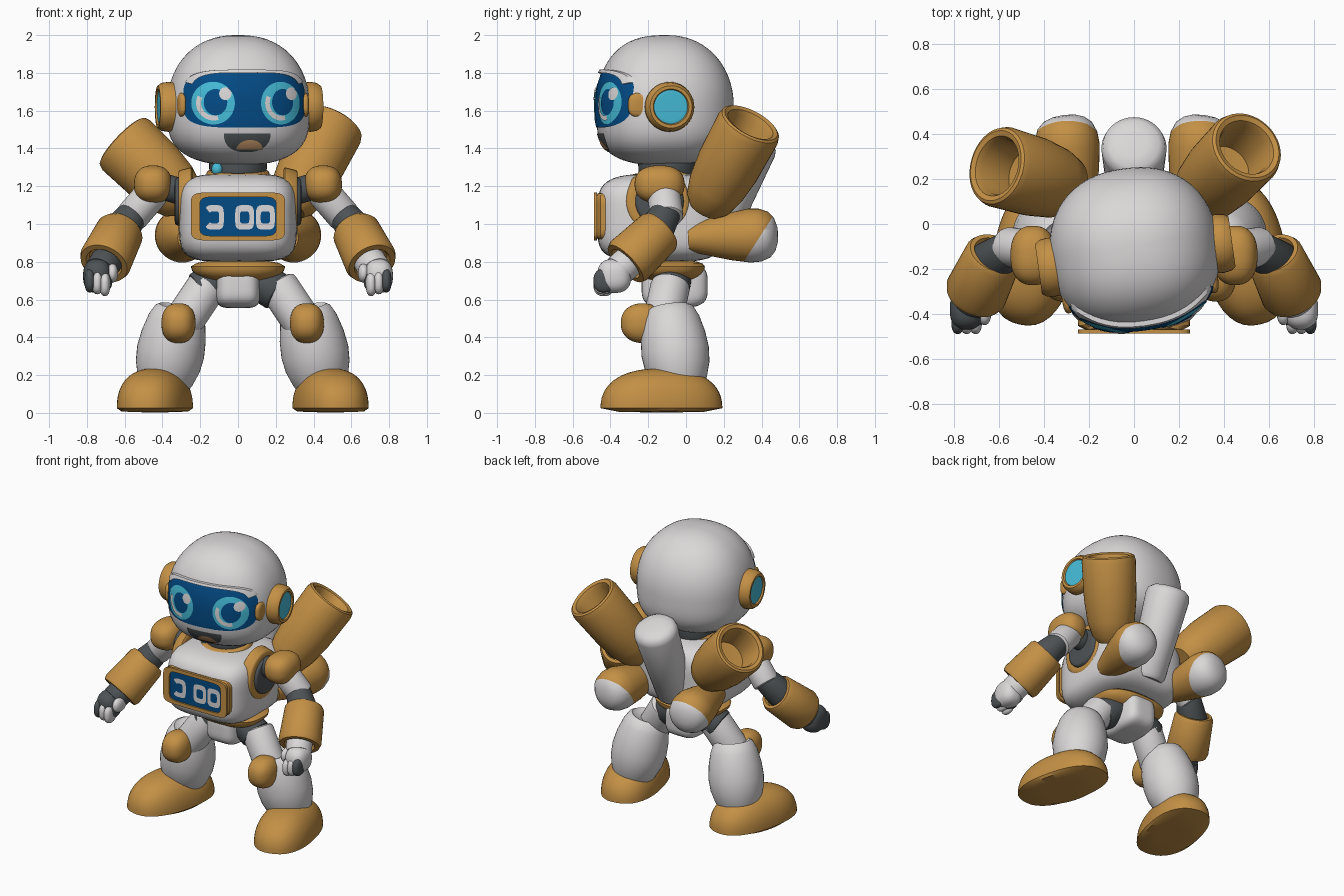
import bpy, bmesh, math
from mathutils import Vector, Matrix

if "Cube" in bpy.data.objects:
    bpy.data.objects.remove(bpy.data.objects["Cube"], do_unlink=True)


def material(name, rgb):
    m = bpy.data.materials.new(name)
    m.use_nodes = True
    m.diffuse_color = (*rgb, 1)
    m.node_tree.nodes["Principled BSDF"].inputs["Base Color"].default_value = (*rgb, 1)
    return m


WHITE = material("shell white", (0.7, 0.68, 0.68))
GOLD = material("warm gold", (0.55, 0.28, 0.06))
DARK = material("joint grey", (0.075, 0.085, 0.09))
BLUE = material("screen blue", (0.001, 0.07, 0.235))
CYAN = material("glow cyan", (0.06, 0.5, 0.68))
TONGUE = material("tongue tan", (0.6, 0.33, 0.15))
TAU = 2 * math.pi


def finish(name, bm, mats, matrix=None, recalc=True):
    if recalc:
        bmesh.ops.remove_doubles(bm, verts=bm.verts, dist=0.0001)
        bmesh.ops.recalc_face_normals(bm, faces=bm.faces)
    if matrix:
        bm.transform(matrix)
    me = bpy.data.meshes.new(name)
    bm.to_mesh(me)
    bm.free()
    for m in mats:
        me.materials.append(m)
    ob = bpy.data.objects.new(name, me)
    bpy.context.collection.objects.link(ob)
    bpy.ops.object.select_all(action='DESELECT')
    ob.select_set(True)
    bpy.context.view_layer.objects.active = ob
    bpy.ops.object.shade_smooth_by_angle(angle=math.radians(40))


def pair(v, positive):
    return v[positive] if isinstance(v, tuple) else v


def blob(name, centre, radii, power, mat, matrix=None, turn=0):
    """Rounded solid; each radius or power may be a (negative side, positive side) pair."""
    bm = bmesh.new()
    bmesh.ops.create_uvsphere(bm, u_segments=56, v_segments=36, radius=1)
    for v in bm.verts:
        terms = [(abs(c) / pair(r, c > 0), pair(n, c > 0)) for c, r, n in zip(v.co, radii, power)]
        lo, hi = 0.0, 2.0
        for _ in range(24):
            t = (lo + hi) / 2
            if sum((q * t) ** n for q, n in terms) > 1:
                hi = t
            else:
                lo = t
        v.co *= lo
    bm.transform(Matrix.Translation(centre) @ Matrix.Rotation(turn, 4, 'Z'))
    finish(name, bm, [mat], matrix)


def lathe(name, a, b, profile, mat, matrix=None, tip=None, seg=40):
    """Turn (radius, fraction) points around a-b; tip = (point, normal, material) recolours one side of a cut."""
    a, b = Vector(a), Vector(b)
    rot = (b - a).to_track_quat('Z', 'Y')
    bm = bmesh.new()
    rings = [[bm.verts.new(a.lerp(b, t) + rot @ Vector((r * math.cos(TAU * i / seg), r * math.sin(TAU * i / seg), 0)))
              for i in range(seg)] for r, t in profile]
    for p, q in zip(rings, rings[1:]):
        for i in range(seg):
            j = (i + 1) % seg
            bm.faces.new((p[i], p[j], q[j], q[i]))
    mats = [mat]
    if tip:
        co, no = Vector(tip[0]), Vector(tip[1])
        bmesh.ops.remove_doubles(bm, verts=bm.verts, dist=0.0001)
        bmesh.ops.bisect_plane(bm, geom=bm.verts[:] + bm.edges[:] + bm.faces[:], plane_co=co, plane_no=no)
        for f in bm.faces:
            f.material_index = int((f.calc_center_median() - co).dot(no) > 0)
        mats.append(tip[2])
    finish(name, bm, mats, matrix)


def tube(name, a, b, ra, rb, mat, matrix=None):
    lathe(name, a, b, [(0, 0), (ra * .85, 0), (ra * .96, .03), (ra, .1),
                       (rb, .9), (rb * .96, .97), (rb * .85, 1), (0, 1)], mat, matrix)


def plate(name, cx, cz, rx, rz, power, mat, surf, r0=0.0, a0=0.0, a1=TAU, depth=0, matrix=None, rings=8, seg=56):
    """Thin sheet facing the front, laid over the surface y = surf(x, z)."""
    bm = bmesh.new()

    def point(k, a):
        c, s = math.cos(a), math.sin(a)
        x = cx + k * rx * math.copysign(abs(c) ** (2 / power), c)
        z = cz + k * rz * math.copysign(abs(s) ** (2 / power), s)
        return bm.verts.new((x, surf(x, z), z))

    grid = [[point(r0 + (1 - r0) * i / rings, a0 + (a1 - a0) * j / seg) for j in range(seg + 1)]
            for i in range(rings + 1)]
    for p, q in zip(grid, grid[1:]):
        for j in range(seg):
            bm.faces.new((p[j], q[j], q[j + 1], p[j + 1]))
    bmesh.ops.remove_doubles(bm, verts=bm.verts, dist=0.00001)
    if depth:
        out = bmesh.ops.extrude_face_region(bm, geom=bm.faces[:])
        for v in out["geom"]:
            if isinstance(v, bmesh.types.BMVert):
                v.co.y -= depth
    finish(name, bm, [mat], matrix, recalc=False)


# Head, turned slightly to its left
HEAD = Matrix.Translation((0, -.1, 0)) @ Matrix.Rotation(math.radians(8), 4, 'Z')
HZ, HR, HN = 1.62, (.375, (.372, .35), (.31, .38)), (2.3, (2.7, 2.1), (3.5, 2.1))
blob("head", (0, 0, HZ), HR, HN, WHITE, HEAD)


def face(off):
    def surf(x, z):
        up = z > HZ
        rest = 1 - abs(x / HR[0]) ** HN[0] - abs((z - HZ) / HR[2][up]) ** HN[2][up]
        return -HR[1][0] * max(rest, 0) ** (1 / HN[1][0]) - off
    return surf


plate("visor", 0, 1.655, .325, .145, 4, BLUE, face(.005), matrix=HEAD, rings=24, seg=96)
plate("brow", 0, 1.655, .325, .162, 4, WHITE, face(-.01), .9, .35, math.pi - .35, depth=.032, matrix=HEAD)
for s, side in ((-1, "right"), (1, "left")):
    ex = s * .18
    plate(side + "_eye", ex, 1.64, .11, .113, 2, CYAN, face(.009), matrix=HEAD)
    plate(side + "_pupil", ex + .01, 1.645, .06, .07, 2, BLUE, face(.012), matrix=HEAD)
    plate(side + "_eye_glint", ex + .06, 1.69, .032, .034, 2, WHITE, face(.015), matrix=HEAD)
    plate(side + "_eye_arc", ex, 1.64, .088, .092, 2, WHITE, face(.015), .72, 2.7, 5.0, matrix=HEAD)
    # Ear pods
    lathe(side + "_ear", (s * .3, -.04, 1.62), (s * .435, -.04, 1.62),
          [(0, 0), (.125, 0), (.132, .6), (.127, .85), (.112, 1), (.095, 1), (.087, .88), (0, .88)], GOLD, HEAD)
    tube(side + "_ear_disc", (s * .41, -.04, 1.62), (s * .427, -.04, 1.62), .09, .09, CYAN, HEAD)
    blob(side + "_ear_bridge", (s * .327, -.18, 1.63), (.024, .075, .065), (2.5, 3, 3), GOLD, HEAD)
plate("mouth", 0, 1.478, .125, .098, 2.3, DARK, face(.005), 0, math.pi, TAU, matrix=HEAD)
plate("tongue", .015, 1.395, .07, .05, 2, TONGUE, face(.009), 0, 0, math.pi, matrix=HEAD)

# Neck and torso
tube("neck", (0, -.1, 1.22), (0, -.1, 1.38), .15, .155, DARK)
tube("collar", (0, -.12, 1.2), (0, -.13, 1.283), .18, .165, GOLD)
blob("neck_light", (-.11, -.21, 1.29), (.03, .03, .035), (2, 2, 2), CYAN)
blob("torso", (0, -.14, 1.04), (.312, (.33, .34), (.24, .225)), (4.5, (3.5, 4), (5, 4)), WHITE)

# Chest display
blob("display_case", (0, -.425, 1.04), (.25, .05, .125), (8, 8, 8), GOLD)
plate("display_screen", 0, 1.04, .225, .105, 8, BLUE, lambda x, z: -.478)
plate("display_rim", 0, 1.04, .25, .128, 8, GOLD, lambda x, z: -.47, r0=.81, depth=.018)
for i, (mx, gap) in enumerate(((-.125, .6), (.035, 0), (.145, 0))):
    plate("display_mark_%d" % i, mx, 1.035, .05, .065, 4, WHITE, lambda x, z: -.482,
          .5, gap - math.pi, math.pi - gap, rings=2)

# Pelvis
blob("belt", (0, -.08, .775), (.25, .18, (.085, .035)), (2.5, 3, 2), GOLD)
blob("pelvis", (0, -.06, .675), (.12, .175, .12), (5, 3, 4), WHITE)

for s, side in ((-1, "right"), (1, "left")):
    def P(x, y, z, shift=0):
        return (s * x + shift, y, z)

    # Arms
    tube(side + "_socket_rim", P(.24, -.15, 1.12), P(.316, -.15, 1.12), .18, .165, GOLD)
    tube(side + "_socket", P(.27, -.14, 1.12), P(.335, -.14, 1.12), .14, .125, DARK)
    tube(side + "_shoulder_joint", P(.3, -.14, 1.17), P(.4, -.14, 1.2), .07, .07, DARK)
    blob(side + "_shoulder", P(.45, -.14, 1.21), (.1, .132, .1), (2.4, 2.4, 2.4), GOLD)
    tube(side + "_upper_arm", P(.44, -.12, 1.18), P(.57, -.1, 1.03), .088, .088, WHITE)
    tube(side + "_elbow", P(.54, -.1, 1.07), P(.65, -.18, .93), .08, .1, DARK)
    lathe(side + "_cuff", P(.62, -.13, .97), P(.71, -.32, .79),
          [(0, .1), (.09, .08), (.095, 0), (.115, 0), (.128, .08), (.14, .9), (.13, 1), (.1, 1), (.09, .9), (0, .9)], GOLD)
    # Hands
    hand = WHITE if s > 0 else DARK
    tube(side + "_wrist", P(.68, -.27, .83), P(.73, -.36, .75), .085, .085, hand)
    blob(side + "_palm", P(.745, -.38, .725), (.075, .09, .09), (2.5, 2.5, 2.5), hand)
    blob(side + "_inner_palm", P(.72, -.4, .7), (.055, .07, .065), (2.2, 2.2, 2.2), DARK)
    for i in range(3):
        blob(side + "_finger_%d" % i, P(.785 - .04 * i, -.435, .7 - .01 * i), (.028, .055, .062), (2.4, 2.4, 2.4),
             DARK if i == 0 else WHITE)
    blob(side + "_thumb", P(.665, -.39, .74), (.03, .06, .05), (2.2, 2.2, 2.2), WHITE)

    # Legs
    L = .025
    tube(side + "_hip", P(.09, -.07, .71), P(.21, -.09, .64), .1, .105, DARK)
    tube(side + "_thigh", P(.18, -.08, .685, L), P(.33, -.13, .46, L), .105, .105, WHITE)
    lathe(side + "_shin", P(.335, -.09, .56, L), P(.42, -.03, .13, L),
          [(0, .05), (.09, .03), (.108, 0), (.128, .03), (.152, .15), (.172, .35), (.18, .55),
           (.172, .73), (.148, .9), (.125, 1), (0, 1)], WHITE)
    blob(side + "_knee", P(.34, -.23, .475, L), (.09, .115, .105), (2.5, 2.1, 2.3), GOLD)
    blob(side + "_foot", P(.465, -.13, .025, L), (.186, .325, (.022, .21)), (2.4, 2.4, (5, 2.3)), GOLD, turn=s * .22)

    # Upper thrusters, one raised higher than the other
    base, top, k = ((.27, .1, 1.08), (.505, .345, 1.535), 1.1) if s > 0 else ((-.27, .16, 1.11), (-.615, .26, 1.44), 1.14)
    lathe(side + "_thruster", base, top,
          [(r * k, t) for r, t in ((0, 0), (.08, 0), (.115, .08), (.14, .25), (.155, .5), (.16, .93), (.152, .985),
                                   (.14, 1), (.12, .985), (.11, .93), (.1, .6), (0, .58))], GOLD)
    # Lower boosters, pale on the underside of the rounded end
    lathe(side + "_booster", P(.25, .02, .925), P(.315, .485, .945),
          [(0, 0), (.07, 0), (.09, .15), (.125, .45), (.143, .68), (.14, .8), (.122, .9), (.09, .96), (.05, .99), (0, 1)],
          GOLD, tip=((0, .37, .9), (0, .84, -.54), WHITE))

# Back tank
lathe("back_tank", (0, .12, .89), (0, .36, 1.47),
      [(0, 0), (.1, 0), (.118, .04), (.145, .9), (.138, .95), (.112, .985), (.06, 1), (0, 1)], WHITE)
